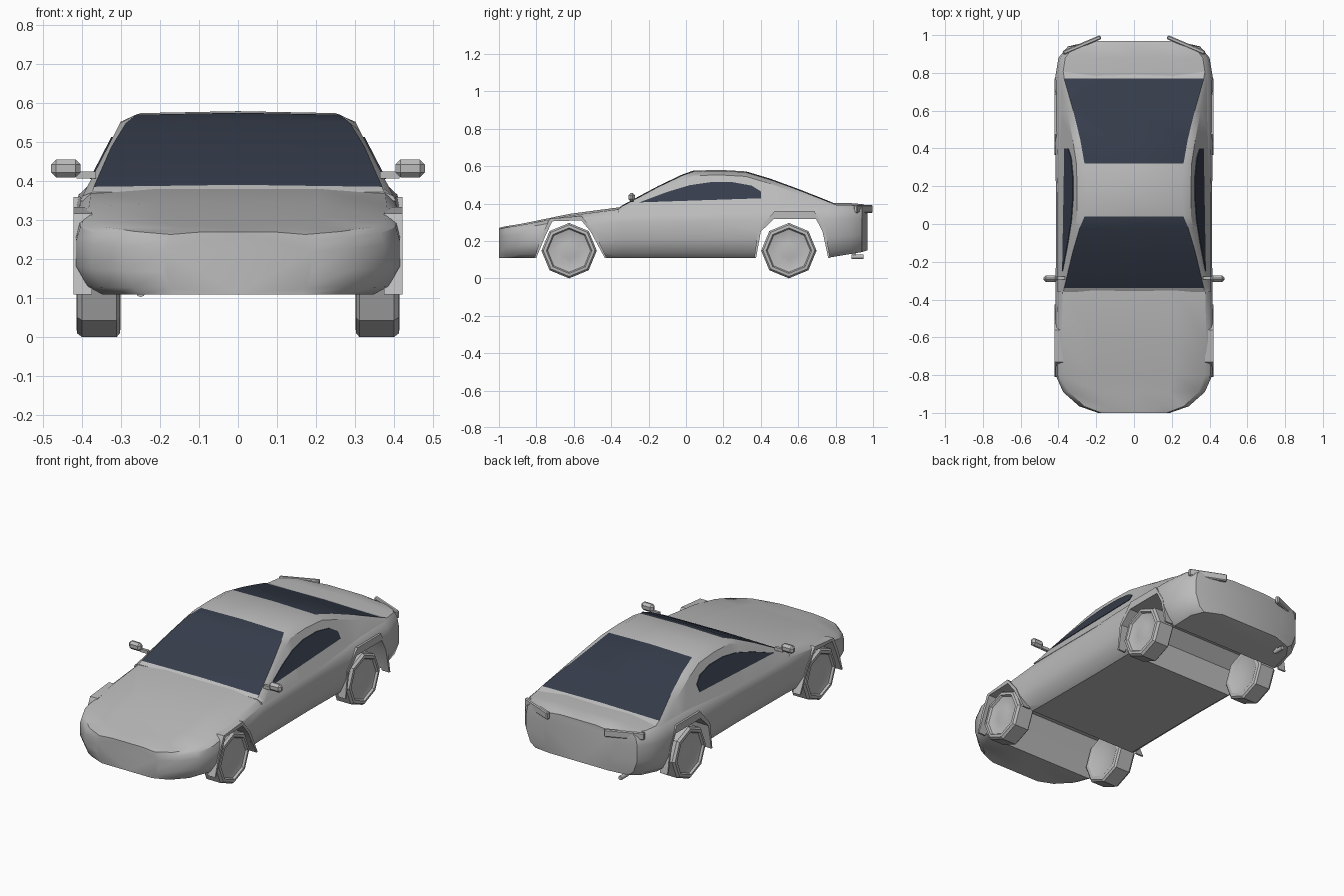
import bpy, bmesh, math
from mathutils import Vector

if "Cube" in bpy.data.objects:
    bpy.data.objects.remove(bpy.data.objects["Cube"])


def material(name, rgb):
    m = bpy.data.materials.new(name)
    m.diffuse_color = (*rgb, 1)
    m.use_nodes = True
    m.node_tree.nodes["Principled BSDF"].inputs["Base Color"].default_value = m.diffuse_color
    return m


GREY = material("light_grey", (0.5, 0.5, 0.5))
GLASS = material("dark_glass", (0.036, 0.046, 0.07))


def finish(name, bm, angle=35, mats=(GREY,)):
    bmesh.ops.recalc_face_normals(bm, faces=bm.faces)
    me = bpy.data.meshes.new(name)
    bm.to_mesh(me)
    bm.free()
    for m in mats:
        me.materials.append(m)
    ob = bpy.data.objects.new(name, me)
    bpy.context.collection.objects.link(ob)
    smooth(ob, angle)
    return ob


def smooth(ob, angle):
    bpy.ops.object.select_all(action='DESELECT')
    ob.select_set(True)
    bpy.context.view_layer.objects.active = ob
    bpy.ops.object.shade_smooth_by_angle(angle=math.radians(angle))


def loft(bm, rings, caps=True):
    """Skin closed rings of equal length."""
    vs = [[bm.verts.new(p) for p in r] for r in rings]
    n = len(vs[0])
    for a, b in zip(vs, vs[1:]):
        for i in range(n):
            j = (i + 1) % n
            bm.faces.new((a[i], a[j], b[j], b[i]))
    if caps:
        bm.faces.new(vs[0])
        bm.faces.new(vs[-1][::-1])


def prism(bm, outline, x0, x1):
    """Extrude a (y, z) outline along x."""
    loft(bm, [[(x, y, z) for y, z in outline] for x in (x0, x1)])


def mirrored(half, y):
    """Full ring from a right half running bottom centre to top centre."""
    left = [(-x, z) for x, z in reversed(half) if x > 0]
    return [(x, y, z) for x, z in half + left]


# Body shell: y, half width, bottom, top
STATIONS = [(-1, .19, .11, .27), (-.965, .29, .11, .278), (-.89, .375, .11, .29),
            (-.8, .415, .11, .308), (-.62, .42, .11, .345), (-.34, .415, .11, .382),
            (.1, .412, .11, .392), (.55, .42, .11, .402), (.76, .42, .11, .403),
            (.88, .40, .13, .402), (.94, .35, .14, .397), (.97, .22, .15, .388)]
SECTION = [(0, 0), (.84, 0), (.93, .1), (1, .36), (1, .7), (.975, .87),
           (.91, .96), (.5, 1), (0, 1)]
bm = bmesh.new()
loft(bm, [mirrored([(u * w, b + v * (t - b)) for u, v in SECTION], y)
          for y, w, b, t in STATIONS])
body = finish("body", bm)

# Wheel arches: full-width channels cut in the body, with raised lips
ARCHES = {
    "front": ([(-.80, .11), (-.755, .22), (-.715, .305), (-.56, .31), (-.51, .25), (-.435, .11)],
              [(-.81, .11), (-.775, .22), (-.73, .318), (-.56, .334), (-.49, .25), (-.425, .11)]),
    "rear": ([(.375, .11), (.40, .25), (.47, .318), (.695, .318), (.73, .25), (.76, .11)],
             [(.365, .11), (.385, .26), (.475, .36), (.685, .36), (.745, .26), (.77, .11)])}
for name, (inner, outer) in ARCHES.items():
    bm = bmesh.new()
    drop = [(inner[-1][0], .05), (inner[0][0], .05)]
    prism(bm, inner + drop, -.6, .6)
    cutter = finish(name + "_arch_cutter", bm)
    mod = body.modifiers.new("arch", 'BOOLEAN')
    mod.operation, mod.solver, mod.object = 'DIFFERENCE', 'EXACT', cutter
    bpy.context.view_layer.objects.active = body
    bpy.ops.object.modifier_apply(modifier=mod.name)
    bpy.data.objects.remove(cutter)
    bm = bmesh.new()
    for s in (-1, 1):
        prism(bm, outer + inner[::-1], s * .375, s * .422)
    finish(name + "_arch_lips", bm, 30)
smooth(body, 35)

# Cabin: y, glass edge x, roof height
CABIN = [(-.36, .374, .372), (-.34, .37, .386), (-.15, .325, .488), (-.02, .287, .55),
         (.04, .262, .571), (.18, .25, .575), (.32, .262, .567), (.45, .285, .528),
         (.6, .322, .473), (.77, .37, .406), (.81, .374, .39)]


def side_x(z):
    return .385 - (z - .39) * .516


bm = bmesh.new()
rings = []
for y, gx, z in CABIN:
    zs = max(z - .022, .362)
    rings.append(mirrored([(0, .35), (side_x(.35), .35), (side_x(zs), zs),
                           (gx, z), (0, z + .005)], y))
loft(bm, rings)
# Front and rear screens: the faces on top, before and behind the roof
for f in bm.faces:
    c = f.calc_center_median()
    on_top = all(any(abs(v.co.x) <= gx + 1e-4 and v.co.z >= z - 1e-4 and abs(v.co.y - y) < 1e-4
                     for y, gx, z in CABIN) for v in f.verts)
    if on_top and (-.34 < c.y < .04 or .32 < c.y < .77):
        f.material_index = 1
finish("cabin", bm, 30, (GREY, GLASS))

# Side windows: thin plates on the sloping cabin sides
WINDOW = [(-.25, .406), (-.10, .462), (.02, .498), (.13, .514), (.25, .514),
          (.35, .496), (.40, .465), (.40, .428), (.1, .418)]
bm = bmesh.new()
for s in (-1, 1):
    loft(bm, [[(s * (side_x(z) + o), y, z) for y, z in WINDOW] for o in (-.003, .004)])
finish("side_windows", bm, 30, (GLASS,))

# Wheels: eight-sided lathe, x offset and radius
WHEEL = [(.312, .005), (.31, .1), (.301, .118), (.303, .138), (.312, .148), (.4, .148),
         (.413, .138), (.415, .122), (.404, .115), (.396, .085), (.402, .045), (.403, .005)]
for name, y in (("front", -.625), ("rear", .55)):
    for side, s in (("left", -1), ("right", 1)):
        bm = bmesh.new()
        loft(bm, [[(s * x, y + r * math.sin(k * math.pi / 4), .148 + r * math.cos(k * math.pi / 4))
                   for k in range(8)] for x, r in WHEEL])
        finish(f"{name}_{side}_wheel", bm, 30)


def box(bm, centre, size, bevel=0, turn=0):
    r = bmesh.ops.create_cube(bm, size=1)
    bmesh.ops.scale(bm, vec=size, verts=r["verts"])
    edges = {e for v in r["verts"] for e in v.link_edges}
    verts = r["verts"]
    if bevel:
        out = bmesh.ops.bevel(bm, geom=list(edges), offset=bevel, segments=1, affect='EDGES')
        verts = list({v for f in out["faces"] for v in f.verts})
    c, s = math.cos(turn), math.sin(turn)
    for v in verts:
        x, y, z = v.co
        v.co = Vector((c * x - s * y, s * x + c * y, z)) + Vector(centre)


# Door mirrors on stalks
bm = bmesh.new()
for s in (-1, 1):
    box(bm, (s * .442, -.29, .433), (.076, .036, .046), .013)
    box(bm, (s * .39, -.285, .416), (.05, .016, .018))
finish("mirrors", bm, 30)

# Tail lamp bars wrapped around the rear corners
bm = bmesh.new()
for s in (-1, 1):
    box(bm, (s * .275, .948, .371), (.215, .022, .042), .005, -s * .40)
finish("tail_lamps", bm, 30)

# Exhaust pipe
bm = bmesh.new()
loft(bm, [[(-.25 + .012 * math.cos(k * math.pi / 4), y, .115 + .012 * math.sin(k * math.pi / 4))
           for k in range(8)] for y in (.885, .95)])
box(bm, (-.25, .90, .13), (.01, .02, .03))
finish("exhaust", bm, 50)
